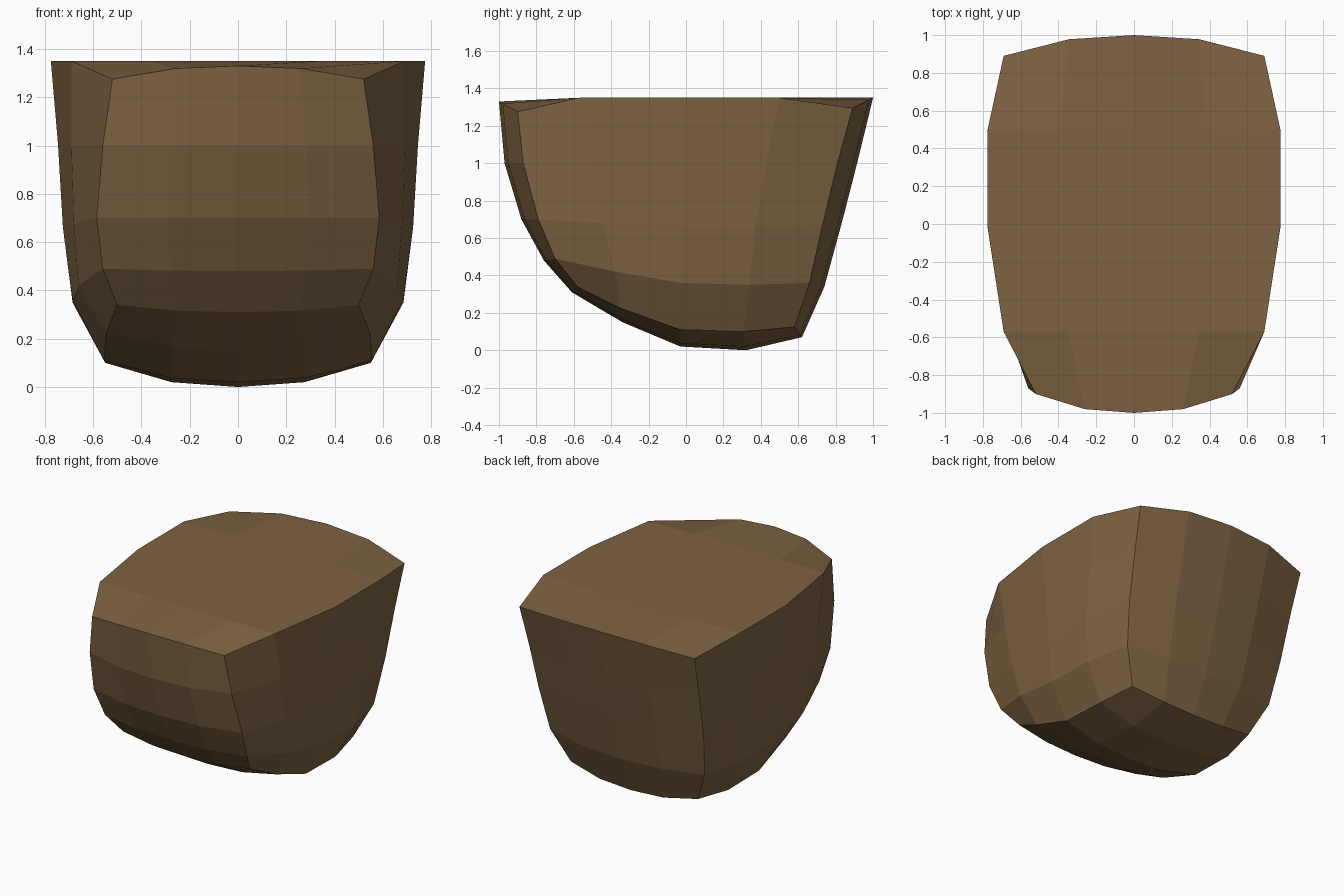
import bpy, bmesh
from mathutils import Vector

if "Cube" in bpy.data.objects:
    bpy.data.objects.remove(bpy.data.objects["Cube"])

# Right flank: rows from bottom to top, each running front to back
flank = [
    [(.50, -.58, .34), (.545, -.35, .225), (.555, -.03, .11), (.55, .31, .10), (.50, .58, .125)],
    [(.56, -.70, .49), (.66, -.38, .42), (.685, -.03, .36), (.685, .34, .35), (.61, .66, .36)],
    [(.585, -.79, .70), (.68, -.45, .68), (.725, -.02, .66), (.725, .37, .66), (.65, .73, .67)],
    [(.56, -.87, 1.0), (.69, -.50, 1.0), (.745, -.02, 1.0), (.745, .43, 1.0), (.67, .81, 1.0)],
    [(.52, -.90, 1.275), (.69, -.57, 1.35), (.775, -.02, 1.35), (.775, .50, 1.35), (.69, .89, 1.295)],
]
# Centre line (y, z): down the front, along the belly, up the back
centre = [(-1, 1.33), (-.97, 1.0), (-.88, .70), (-.76, .48), (-.61, .31),
          (-.34, .15), (-.03, .02), (.32, 0), (.62, .07),
          (.74, .34), (.83, .67), (.915, 1.0), (1, 1.35)]
# Flank border points matching the centre line
border = ([flank[k][0] for k in (4, 3, 2, 1, 0)] + flank[0][1:4]
          + [flank[k][4] for k in range(5)])

bm = bmesh.new()


def add_grid(rows, flip=False):
    vs = [[bm.verts.new(p) for p in row] for row in rows]
    for a, b in zip(vs, vs[1:]):
        for i in range(len(a) - 1):
            quad = (a[i], a[i + 1], b[i + 1], b[i])
            bm.faces.new(quad[::-1] if flip else quad)


def cross_row(edge, mid):
    """Five points across the body, bowed between the flank and the centre."""
    row = []
    for t in (-1, -.5, 0, .5, 1):
        w = {0: 0, .5: .2, 1: 1}[abs(t)]
        row.append((edge[0] * t,
                    mid[0] + (edge[1] - mid[0]) * w,
                    mid[1] + (edge[2] - mid[1]) * w))
    return row


# Front, belly and back as one wrapped strip
strip = [cross_row(e, c) for e, c in zip(border, centre)]
add_grid(strip, flip=True)

# Two flanks
add_grid(flank)
add_grid([[(-x, y, z) for x, y, z in row] for row in flank], flip=True)

# Flat top with dipped corners
top = [strip[0]] + [cross_row(p, p[1:]) for p in flank[4][1:4]] + [strip[-1]]
add_grid(top)

bmesh.ops.remove_doubles(bm, verts=bm.verts[:], dist=.0005)
bmesh.ops.recalc_face_normals(bm, faces=bm.faces[:])
mesh = bpy.data.meshes.new("block")
bm.to_mesh(mesh)
bm.free()

block = bpy.data.objects.new("rounded_block", mesh)
bpy.context.collection.objects.link(block)
mat = bpy.data.materials.new("brown")
mat.diffuse_color = (.21, .125, .055, 1)
mat.use_nodes = True
mat.node_tree.nodes["Principled BSDF"].inputs["Base Color"].default_value = mat.diffuse_color
mesh.materials.append(mat)
